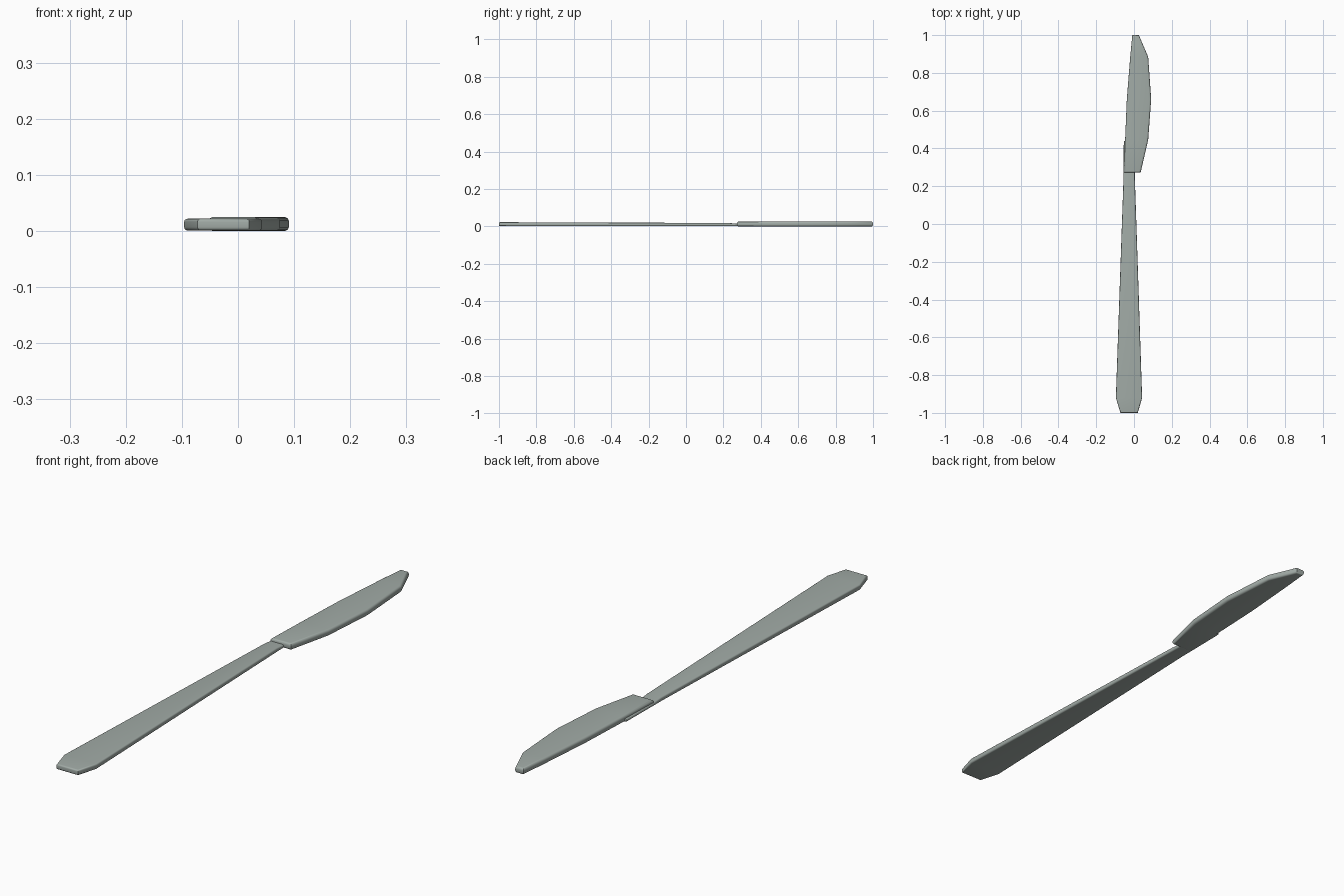
import bpy, bmesh, math

if "Cube" in bpy.data.objects:
    bpy.data.objects.remove(bpy.data.objects["Cube"])

# Single dull grey-green metal colour
metal = bpy.data.materials.new("grey green metal")
metal.diffuse_color = (0.36, 0.41, 0.385, 1)
metal.use_nodes = True
metal.node_tree.nodes["Principled BSDF"].inputs["Base Color"].default_value = metal.diffuse_color


def flat_bar(name, sections, radius):
    """Loft rectangular sections (y, left x, right x, bottom z, top z), then round the rim."""
    bm = bmesh.new()
    rings = []
    for y, xl, xr, zb, zt in sections:
        rings.append([bm.verts.new(c) for c in
                      ((xl, y, zb), (xr, y, zb), (xr, y, zt), (xl, y, zt))])
    for a, b in zip(rings, rings[1:]):
        for i in range(4):
            j = (i + 1) % 4
            bm.faces.new((a[i], a[j], b[j], b[i]))
    bm.faces.new(rings[0][::-1])
    bm.faces.new(rings[-1])
    bmesh.ops.recalc_face_normals(bm, faces=bm.faces)
    # Round only the edges between flat top/bottom and the upright sides
    rim = [e for e in bm.edges
           if abs(abs(e.link_faces[0].normal.z) - abs(e.link_faces[1].normal.z)) > 0.5]
    bmesh.ops.bevel(bm, geom=rim, offset=radius, offset_type='OFFSET',
                    segments=4, profile=0.5, affect='EDGES')
    mesh = bpy.data.meshes.new(name)
    bm.to_mesh(mesh)
    bm.free()
    mesh.materials.append(metal)
    obj = bpy.data.objects.new(name, mesh)
    bpy.context.collection.objects.link(obj)
    bpy.ops.object.select_all(action='DESELECT')
    obj.select_set(True)
    bpy.context.view_layer.objects.active = obj
    bpy.ops.object.shade_smooth_by_angle(angle=math.radians(40))
    return obj


# Tapering handle, with a thin tongue that runs under the blade
flat_bar("handle", [
    (-1.0, -0.072, 0.020, 0.001, 0.022),
    (-0.92, -0.096, 0.043, 0.001, 0.022),
    (0.23, -0.056, 0.005, 0.001, 0.018),
    (0.275, -0.056, 0.004, 0.001, 0.014),
    (0.44, -0.054, 0.000, 0.001, 0.013),
], 0.006)

# Wide curved blade
flat_bar("blade", [
    (0.272, -0.053, 0.035, 0.0, 0.025),
    (0.445, -0.047, 0.075, 0.0, 0.025),
    (0.66, -0.038, 0.091, 0.0, 0.025),
    (0.885, -0.020, 0.075, 0.0, 0.025),
    (1.0, -0.009, 0.026, 0.0, 0.025),
], 0.009)
